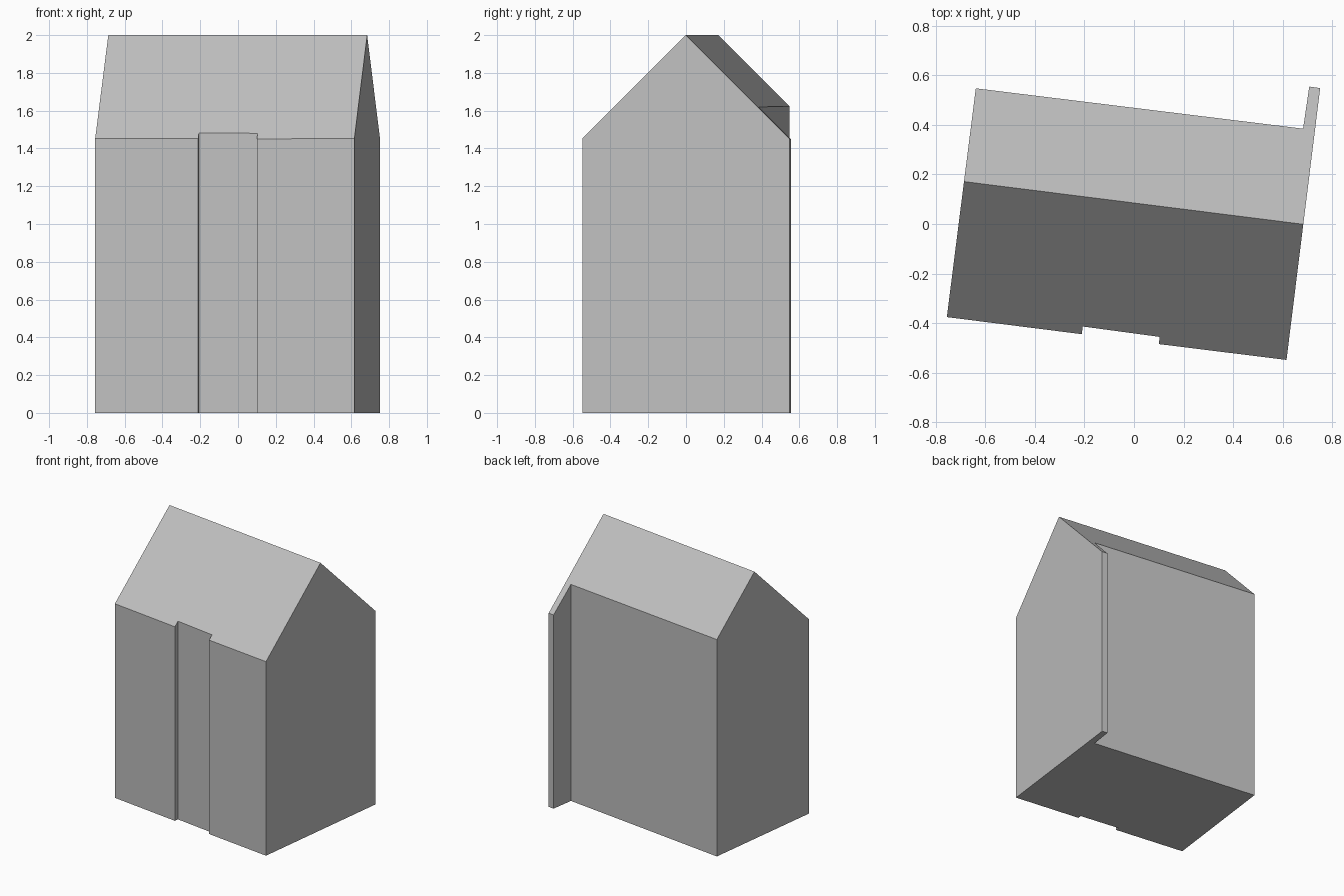
import bpy
import bmesh
from mathutils import Vector

cube = bpy.data.objects.get("Cube")
if cube:
    bpy.data.objects.remove(cube, do_unlink=True)

# Single pale grey finish
GREY = (0.53, 0.53, 0.53, 1.0)
grey = bpy.data.materials.new("pale_grey")
grey.use_nodes = True
grey.diffuse_color = GREY
grey.node_tree.nodes["Principled BSDF"].inputs["Base Color"].default_value = GREY

# Footprint: recessed doorway strip at the front, thin fin wall at the back
footprint = [
    (-0.756, -0.376), (-0.211, -0.445), (-0.207, -0.414), (0.104, -0.456),
    (0.100, -0.485), (0.616, -0.549), (0.752, 0.549), (0.708, 0.555),
    (0.683, 0.385), (-0.639, 0.548),
]
ridge_left = Vector((-0.684, 0.171, 2.0))
ridge_right = Vector((0.683, -0.001, 2.0))
EAVE_DROP, HALF_SPAN = 0.55, 0.554

# Walls: extrude the footprint to ridge height
bm = bmesh.new()
base = bm.faces.new([bm.verts.new((x, y, 0)) for x, y in footprint])
top = bmesh.ops.extrude_face_region(bm, geom=[base])["geom"]
top_verts = [v for v in top if isinstance(v, bmesh.types.BMVert)]
bmesh.ops.translate(bm, verts=top_verts, vec=(0, 0, ridge_left.z))


# Gable roof: slice off everything above each slope and close the cut
along = (ridge_right - ridge_left).normalized()
across = Vector((-along.y, along.x, 0))
for side in (-1, 1):
    slope = across * side * EAVE_DROP + Vector((0, 0, HALF_SPAN))
    cut = bmesh.ops.bisect_plane(
        bm, geom=bm.verts[:] + bm.edges[:] + bm.faces[:], dist=0.0001,
        plane_co=(ridge_left + ridge_right) / 2, plane_no=slope.normalized(),
        clear_outer=True)
    rim = [e for e in bm.edges if e.is_boundary]
    bmesh.ops.holes_fill(bm, edges=rim, sides=0)
bmesh.ops.recalc_face_normals(bm, faces=bm.faces[:])

mesh = bpy.data.meshes.new("house_body")
bm.to_mesh(mesh)
bm.free()
mesh.materials.append(grey)
house = bpy.data.objects.new("house_body", mesh)
bpy.context.collection.objects.link(house)
